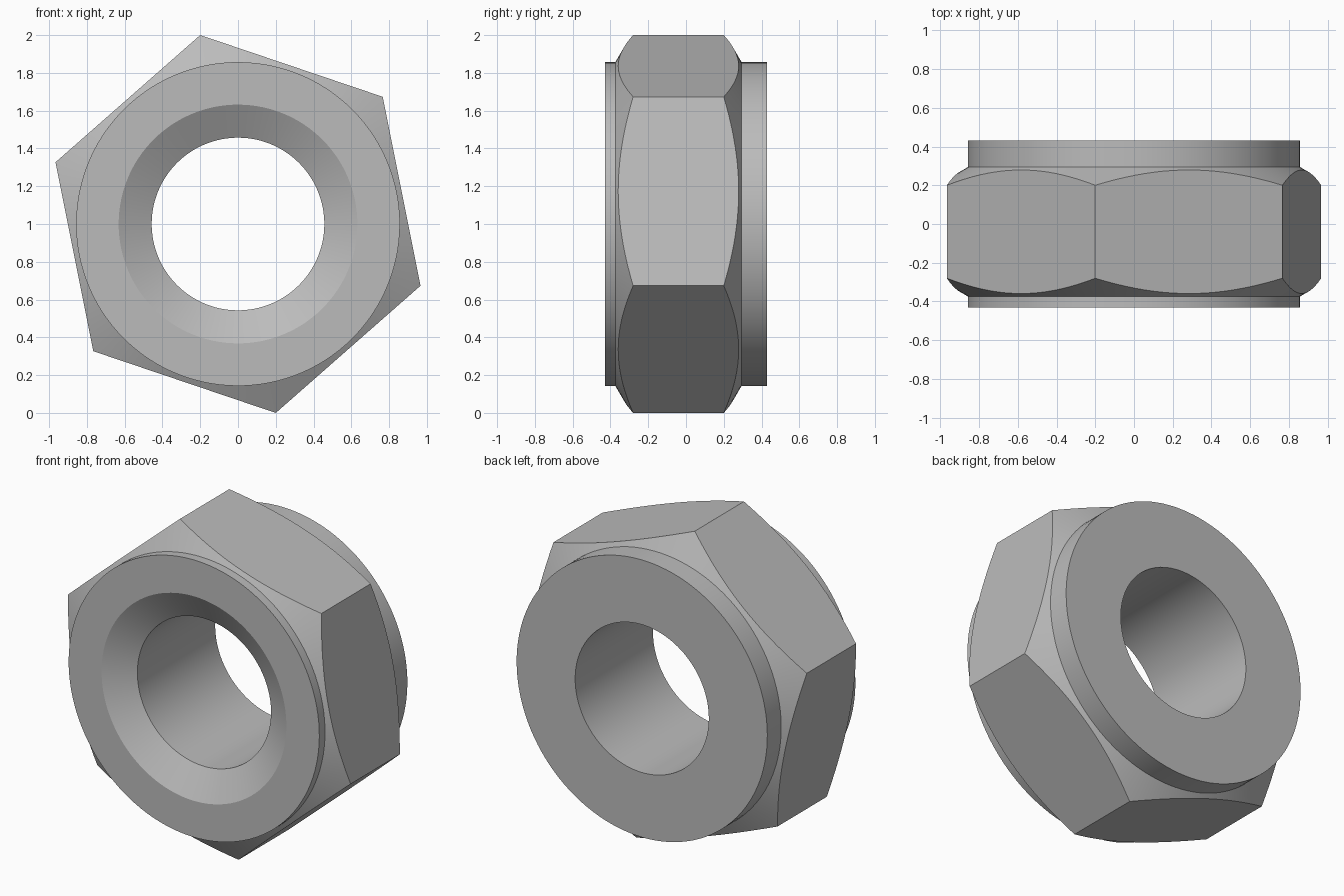
import bpy, bmesh, math

cube = bpy.data.objects.get("Cube")
if cube:
    bpy.data.objects.remove(cube, do_unlink=True)

STEPS = 20                        # segments along each hexagon side
SEGS = 6 * STEPS
CORNER = 1.02                     # hexagon corner radius
APOTHEM = CORNER * math.cos(math.pi / 6)
TURN = math.atan2(1.0, -0.2)      # direction of the top corner
COLLAR, BORE, SINK = 0.857, 0.457, 0.632
SLOPE = math.sqrt(3)              # steepness of the corner chamfers


def hex_radius(i):
    return APOTHEM / math.cos((i % STEPS) * math.pi / 3 / STEPS - math.pi / 6)


def circle(radius, y):
    return lambda i: (radius, y)


def hex_ring(corner_y, side):
    # chamfer curve where the cone cuts the hexagon sides
    return lambda i: (hex_radius(i), corner_y + side * (CORNER - hex_radius(i)) / SLOPE)


chamfer = (CORNER - COLLAR) / SLOPE

# rings from the front of the bore, around the outside, to the back of the bore
rings = [
    circle(BORE, -0.33),
    circle(SINK, -0.43),
    circle(COLLAR, -0.43),
    circle(COLLAR, -0.28 - chamfer),
    hex_ring(-0.28, -1),
    hex_ring(0.2, 1),
    circle(COLLAR, 0.2 + chamfer),
    circle(COLLAR, 0.43),
    circle(BORE, 0.43),
]

bm = bmesh.new()
loops = []
for ring in rings:
    loop = []
    for i in range(SEGS):
        r, y = ring(i)
        a = TURN + math.tau * i / SEGS
        loop.append(bm.verts.new((r * math.cos(a), y, 1 + r * math.sin(a))))
    loops.append(loop)

# bridge neighbouring rings, closing through the bore
for a, b in zip(loops, loops[1:] + loops[:1]):
    for i in range(SEGS):
        j = (i + 1) % SEGS
        bm.faces.new((a[i], a[j], b[j], b[i]))
bmesh.ops.recalc_face_normals(bm, faces=bm.faces)

mesh = bpy.data.meshes.new("hex_nut")
bm.to_mesh(mesh)
bm.free()
nut = bpy.data.objects.new("hex_nut", mesh)
bpy.context.collection.objects.link(nut)

# plain grey metal
grey = bpy.data.materials.new("grey_metal")
grey.use_nodes = True
grey.diffuse_color = (0.5, 0.5, 0.5, 1)
grey.node_tree.nodes["Principled BSDF"].inputs["Base Color"].default_value = (0.5, 0.5, 0.5, 1)
mesh.materials.append(grey)

# smooth round walls, crisp edges
bpy.ops.object.select_all(action="DESELECT")
nut.select_set(True)
bpy.context.view_layer.objects.active = nut
bpy.ops.object.shade_smooth_by_angle(angle=math.radians(20))
